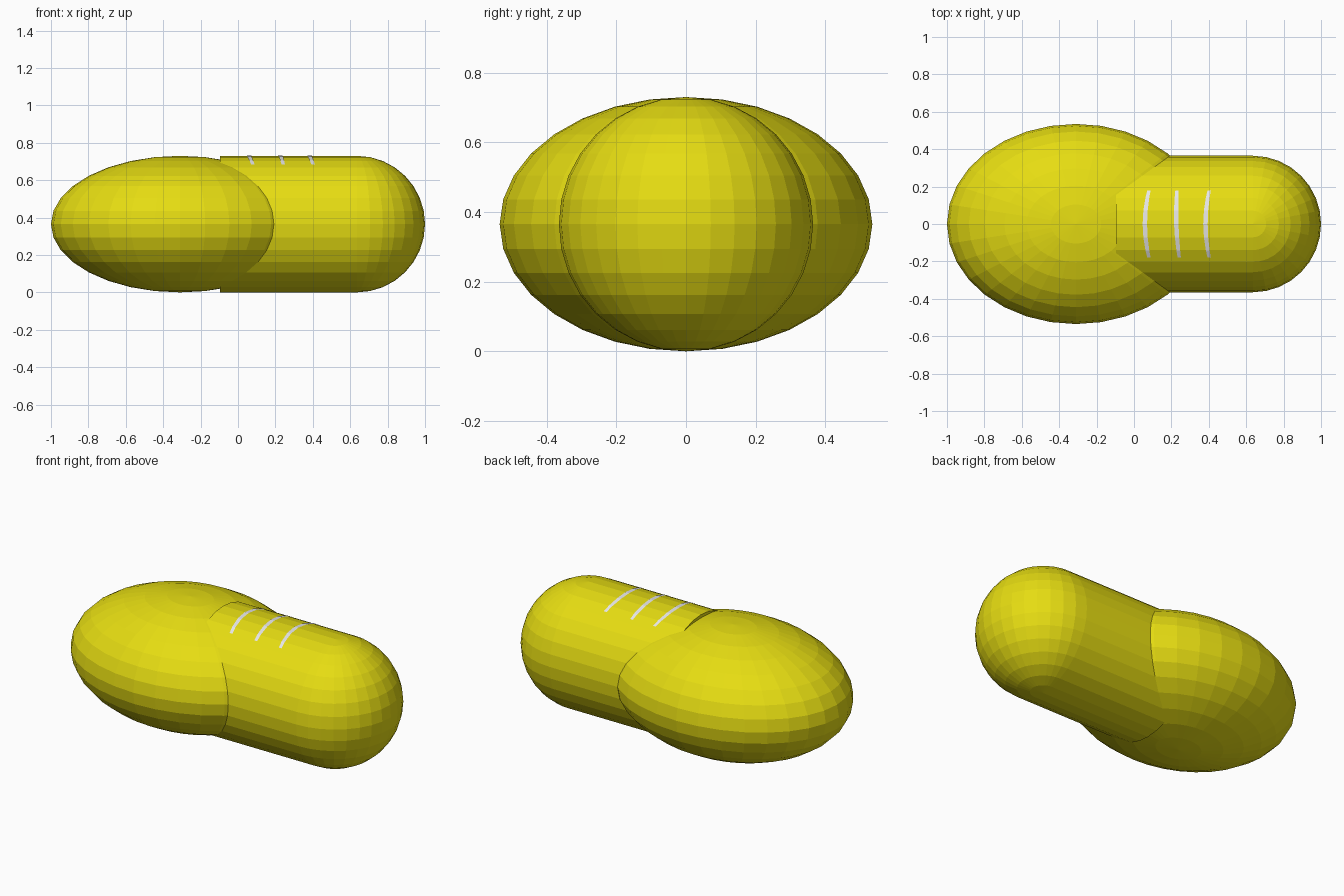
import bpy, bmesh, math
from mathutils import Matrix

if "Cube" in bpy.data.objects:
    bpy.data.objects.remove(bpy.data.objects["Cube"])

R = 0.365          # tube radius, also the height of its axis


def material(name, rgb):
    m = bpy.data.materials.new(name)
    m.diffuse_color = (*rgb, 1)
    m.use_nodes = True
    m.node_tree.nodes["Principled BSDF"].inputs["Base Color"].default_value = m.diffuse_color
    return m


yellow = material("yellow", (0.79, 0.72, 0.006))
grey = material("light grey", (0.8, 0.8, 0.8))


def finish(name, bm, mat):
    bmesh.ops.recalc_face_normals(bm, faces=bm.faces)
    mesh = bpy.data.meshes.new(name)
    bm.to_mesh(mesh)
    bm.free()
    mesh.materials.append(mat)
    obj = bpy.data.objects.new(name, mesh)
    bpy.context.collection.objects.link(obj)


def ellipsoid(name, x, radii):
    bm = bmesh.new()
    bmesh.ops.create_uvsphere(
        bm, u_segments=32, v_segments=16, radius=1,
        matrix=Matrix.Translation((x, 0, R)) @ Matrix.Diagonal((*radii, 1)))
    finish(name, bm, yellow)


# Wide flattened body and rounded end
ellipsoid("body", -0.31, (0.69, 0.535, R))
ellipsoid("rounded_end", 0.635, (R, R, R))

# Straight tube between them
x0, x1 = -0.097, 0.635
bm = bmesh.new()
bmesh.ops.create_cone(
    bm, cap_ends=True, segments=32, radius1=R, radius2=R, depth=x1 - x0,
    matrix=Matrix.Translation(((x0 + x1) / 2, 0, R)) @ Matrix.Rotation(math.pi / 2, 4, 'Y'))
finish("tube", bm, yellow)

# Thin curved stripes lying on the tube's facets: centre x, bow, slant
step = math.radians(11.25)
end_y = R * (math.sin(2 * step) + 0.62 * (math.sin(3 * step) - math.sin(2 * step)))
end_z = R * (math.cos(2 * step) + 0.62 * (math.cos(3 * step) - math.cos(2 * step)))
path = [(R * math.sin(i * step), R * math.cos(i * step)) for i in range(-2, 3)]
path = [(-end_y, end_z)] + path + [(end_y, end_z)]
for n, (cx, bow, slant) in enumerate([(0.058, 0.022, 0.0), (0.226, 0.01, -0.006), (0.382, 0.02, 0.0)]):
    bm = bmesh.new()
    rows = []
    for y, z in path:
        t = y / end_y
        x = cx + bow * t * t + slant * t
        k = 1 + 0.0025 / R
        w = 0.012 - 0.003 * t * t
        rows.append([bm.verts.new((x + s * w, y * k, R + z * k)) for s in (-1, 1)])
    for a, b in zip(rows, rows[1:]):
        bm.faces.new((a[0], a[1], b[1], b[0]))
    finish(f"stripe_{n + 1}", bm, grey)
    # open strip: make its faces point up
    mesh = bpy.data.objects[f"stripe_{n + 1}"].data
    if mesh.polygons[0].normal.z < 0:
        mesh.flip_normals()
